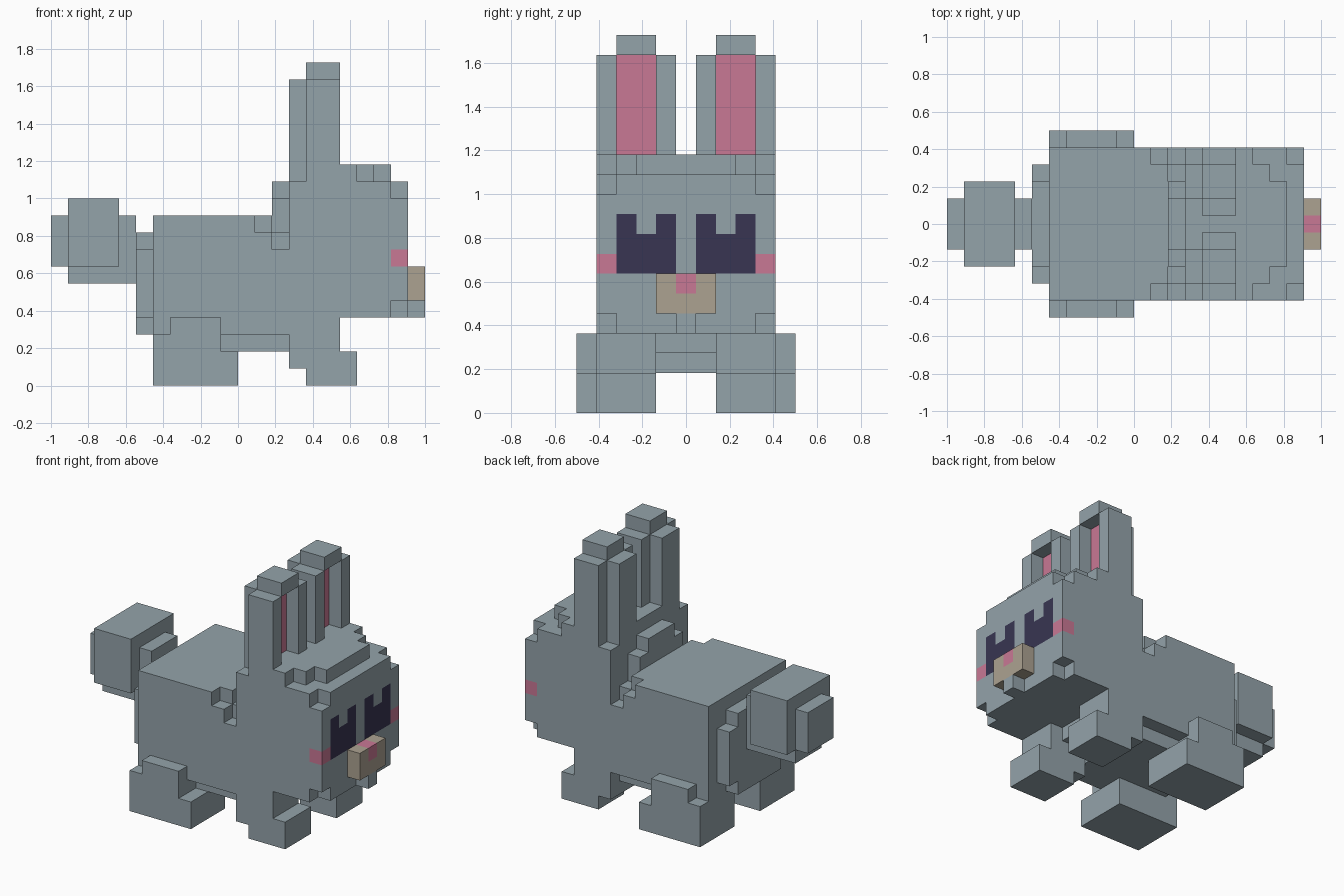
import bpy, bmesh, math
from mathutils import Vector

cube = bpy.data.objects.get("Cube")
if cube:
    bpy.data.objects.remove(cube, do_unlink=True)

U = 1 / 11  # edge length of one block


def material(name, srgb):
    col = [((c / 255 + 0.055) / 1.055) ** 2.4 for c in srgb] + [1]
    m = bpy.data.materials.new(name)
    m.use_nodes = True
    m.diffuse_color = col
    bsdf = next(n for n in m.node_tree.nodes if n.type == 'BSDF_PRINCIPLED')
    bsdf.inputs["Base Color"].default_value = col
    return m


GREY = material("grey_fur", (148, 163, 170))
PINK = material("pink", (201, 120, 149))
BEIGE = material("beige_muzzle", (172, 162, 145))
DARK = material("dark_eye", (56, 53, 82))

owner = {}  # block cell -> part name
parts = {}  # part name -> material


def cells(x0, x1, y0, y1, z0, z1):
    j0, j1 = int(y0 + 5.5), int(y1 + 5.5)
    return [(i, j, k) for i in range(x0, x1) for j in range(j0, j1) for k in range(z0, z1)]


def part(name, mat, *boxes):
    """Fill boxes (x0, x1, y0, y1, z0, z1), in blocks, for one part."""
    parts[name] = mat
    for b in boxes:
        owner.update((c, name) for c in cells(*b))


def pair(name, mat, *boxes):
    """Make a left (+y) and a mirrored right copy; the animal faces +x."""
    part(name + "_a", mat, *boxes)
    part(name + "_b", mat, *[(b[0], b[1], -b[3], -b[2], b[4], b[5]) for b in boxes])


def carve(x0, x1, y0, y1, z0, z1):
    """Remove blocks on both sides."""
    for c in cells(x0, x1, y0, y1, z0, z1) + cells(x0, x1, -y1, -y0, z0, z1):
        owner.pop(c, None)


# Body with rounded rump, belly and notched neck
part("body", GREY,
     (-5, 5, -4.5, 4.5, 3, 10),
     (-6, -5, -3.5, 3.5, 4, 8),
     (-6, -5, -2.5, 2.5, 3, 9),
     (-4, 3, -3.5, 3.5, 2, 3))
carve(1, 2, 3.5, 4.5, 9, 10)
carve(2, 3, 3.5, 4.5, 8, 10)
carve(2, 3, 2.5, 3.5, 9, 10)

# Head with stepped crown, nape and clipped corners
part("head", GREY,
     (3, 10, -4.5, 4.5, 4, 11),
     (3, 9, -4.5, 4.5, 11, 12),
     (9, 10, -3.5, 3.5, 11, 12),
     (4, 7, -4.5, 4.5, 12, 13),
     (3, 8, -3.5, 3.5, 12, 13),
     (8, 9, -2.5, 2.5, 12, 13),
     (2, 3, -2.5, 2.5, 10, 11),
     (2, 3, -1.5, 1.5, 11, 12))
carve(9, 10, 3.5, 4.5, 4, 5)

# Ears: two side ridges, a back rib, a cap and a pink inner face
pair("ear", GREY,
     (4, 6, 0.5, 1.5, 13, 18),
     (4, 6, 3.5, 4.5, 13, 18),
     (3, 4, 1.5, 3.5, 13, 18),
     (4, 6, 1.5, 3.5, 18, 19))
pair("inner_ear", PINK, (4, 5, 1.5, 3.5, 13, 18))

# Legs
pair("rear_leg", GREY,
     (-5, 0, 1.5, 5.5, 0, 2),
     (-5, -1, 4.5, 5.5, 2, 3),
     (-4, -1, 4.5, 5.5, 3, 4),
     (-5, -1, 1.5, 4.5, 2, 3))
pair("front_leg", GREY,
     (3, 6, 1.5, 4.5, 1, 4),
     (4, 7, 1.5, 4.5, 0, 2))

# Tail puff
part("tail", GREY,
     (-10, -7, -2.5, 2.5, 7, 11),
     (-10, -6, -1.5, 1.5, 6, 10),
     (-11, -6, -1.5, 1.5, 7, 10))

# Face
part("muzzle", BEIGE, (10, 11, -1.5, 1.5, 5, 7))
part("nose", PINK, (10, 11, -0.5, 0.5, 6, 7))
part("chin", GREY, (10, 11, -0.5, 0.5, 4, 5))
pair("cheek", PINK, (9, 10, 3.5, 4.5, 7, 8))
pair("eye", DARK,
     (9, 10, 0.5, 3.5, 7, 9),
     (9, 10, 0.5, 1.5, 9, 10),
     (9, 10, 2.5, 3.5, 9, 10))

# Outer surface of every part
AXES = [Vector((1, 0, 0)), Vector((0, 1, 0)), Vector((0, 0, 1))]
for name, mat in parts.items():
    bm = bmesh.new()
    for c in [c for c, n in owner.items() if n == name]:
        centre = Vector((c[0] + 0.5, c[1] - 5, c[2] + 0.5))
        for a in range(3):
            u, v = AXES[(a + 1) % 3] / 2, AXES[(a + 2) % 3] / 2
            for s in (1, -1):
                near = list(c)
                near[a] += s
                if tuple(near) in owner:
                    continue
                mid = centre + AXES[a] * s / 2
                ring = [mid - u - v, mid + u - v, mid + u + v, mid - u + v]
                bm.faces.new([bm.verts.new(p * U) for p in ring[::s]])
    bmesh.ops.remove_doubles(bm, verts=bm.verts, dist=1e-4)
    bmesh.ops.dissolve_limit(bm, angle_limit=math.radians(1),
                             verts=bm.verts, edges=bm.edges)
    label = name
    if name[-2:] in ("_a", "_b"):
        # named by the side of the world axis: +y or -y
        label = name[:-2] + ("_far" if name.endswith("_a") else "_near")
    mesh = bpy.data.meshes.new(label)
    bm.to_mesh(mesh)
    bm.free()
    mesh.materials.append(mat)
    bpy.context.collection.objects.link(bpy.data.objects.new(label, mesh))
